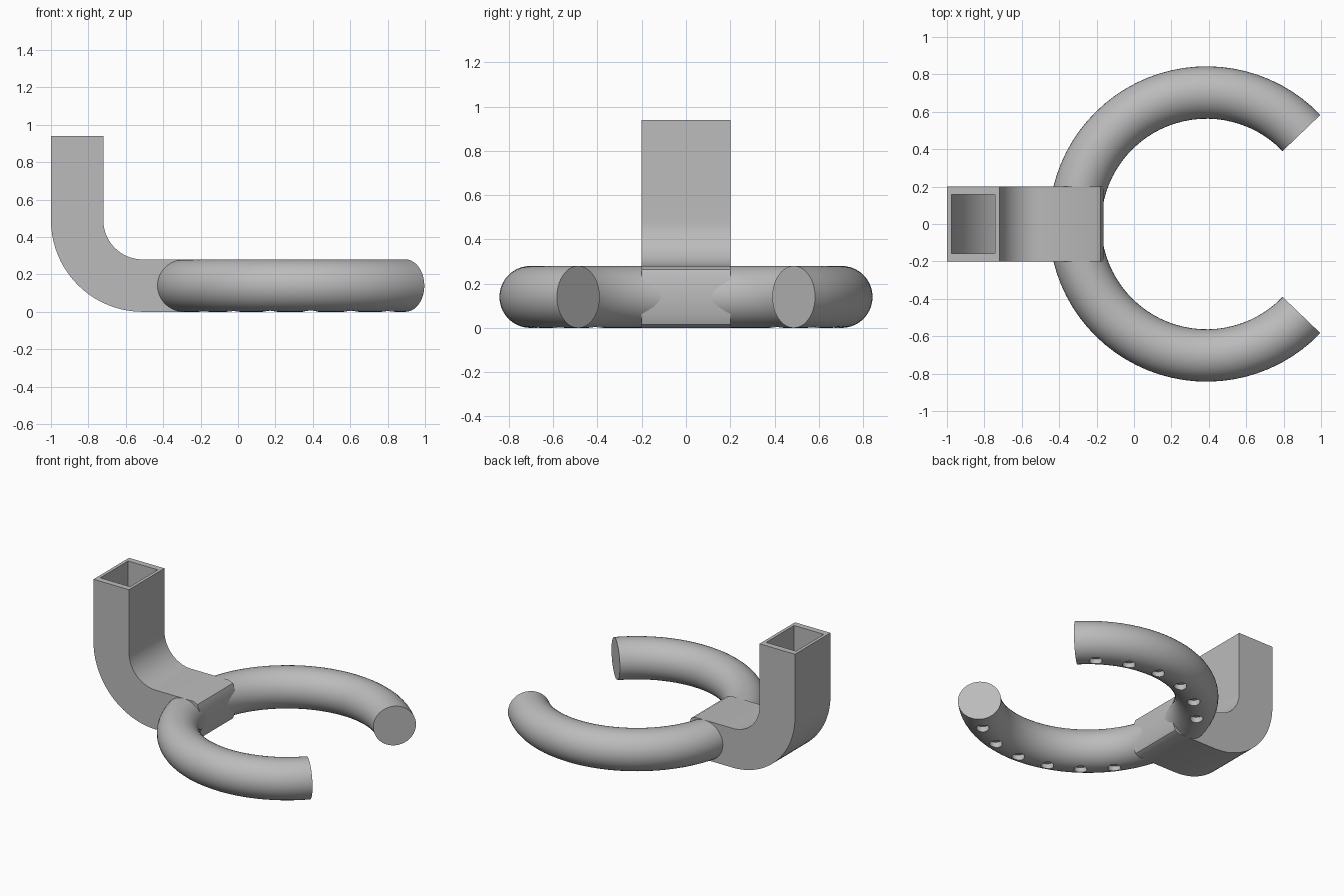
import bpy, bmesh, math
from mathutils import Matrix, Vector

cube = bpy.data.objects.get("Cube")
if cube:
    bpy.data.objects.remove(cube, do_unlink=True)

grey = bpy.data.materials.new("plain grey")
grey.use_nodes = True
grey.diffuse_color = (0.5, 0.5, 0.5, 1)
grey.node_tree.nodes["Principled BSDF"].inputs["Base Color"].default_value = (0.5, 0.5, 0.5, 1)

RING_X, MAJOR, MINOR = 0.388, 0.703, 0.14
GAP = math.radians(43.8)


def finish(name, bm):
    bmesh.ops.recalc_face_normals(bm, faces=bm.faces)
    mesh = bpy.data.meshes.new(name)
    bm.to_mesh(mesh)
    bm.free()
    mesh.materials.append(grey)
    ob = bpy.data.objects.new(name, mesh)
    bpy.context.collection.objects.link(ob)
    return ob


def select(ob):
    bpy.ops.object.select_all(action='DESELECT')
    ob.select_set(True)
    bpy.context.view_layer.objects.active = ob


def cut(ob, cutter):
    cutter.hide_render = True
    mod = ob.modifiers.new("cut", 'BOOLEAN')
    mod.operation, mod.solver, mod.object = 'DIFFERENCE', 'EXACT', cutter
    select(ob)
    bpy.ops.object.modifier_apply(modifier=mod.name)
    bpy.data.objects.remove(cutter, do_unlink=True)


def smooth(ob):
    select(ob)
    bpy.ops.object.shade_smooth_by_angle(angle=math.radians(30))


def extrude_y(name, profile, half):
    bm = bmesh.new()
    face = bm.faces.new([bm.verts.new((x, -half, z)) for x, z in profile])
    out = bmesh.ops.extrude_face_region(bm, geom=[face])
    moved = [v for v in out["geom"] if isinstance(v, bmesh.types.BMVert)]
    bmesh.ops.translate(bm, verts=moved, vec=(0, 2 * half, 0))
    return finish(name, bm)


def elbow_profile(wall, top, end, steps=20):
    # Upright leg, quarter bend, then a level leg finished by the end points
    cx = cz = 0.49
    cx = -0.51
    angles = [math.pi + math.pi / 2 * i / steps for i in range(steps + 1)]
    arc = lambda r: [(cx + r * math.cos(a), cz + r * math.sin(a)) for a in angles]
    outer, inner = arc(0.49 - wall), arc(0.21 + wall)
    return [(-1 + wall, top)] + outer + end + inner[::-1] + [(-0.72 - wall, top)]


# Square duct with a softened nose, hollow from the top
nose = [(-0.21, 0), (-0.18, 0.015), (-0.163, 0.06)]
nose += [(x, 0.28 - z) for x, z in reversed(nose)]
duct = extrude_y("elbow_duct", elbow_profile(0, 0.94, nose), 0.2)
cavity = elbow_profile(0.023, 1.0, [(-0.46, 0.023), (-0.46, 0.257)])
cut(duct, extrude_y("duct_cavity", cavity, 0.157))
smooth(duct)

# Open ring swept from a circle
bm = bmesh.new()
place = (Matrix.Translation((RING_X, 0, MINOR)) @ Matrix.Rotation(GAP, 4, 'Z')
         @ Matrix.Translation((MAJOR, 0, 0)) @ Matrix.Rotation(math.pi / 2, 4, 'X'))
bmesh.ops.create_circle(bm, segments=40, radius=MINOR, matrix=place)
bmesh.ops.spin(bm, geom=bm.edges[:], cent=(RING_X, 0, 0), axis=(0, 0, 1),
               angle=2 * math.pi - 2 * GAP, steps=60)
bmesh.ops.holes_fill(bm, edges=[e for e in bm.edges if e.is_boundary])
ring = finish("open_ring", bm)

# Small outlet holes along the underside
bm = bmesh.new()
for side in (1, -1):
    for i in range(6):
        a = side * math.radians(54 + 18 * i)
        pos = Vector((RING_X + MAJOR * math.cos(a), MAJOR * math.sin(a), 0))
        bmesh.ops.create_cone(bm, cap_ends=True, segments=20, radius1=0.042, radius2=0.042,
                              depth=0.08, matrix=Matrix.Translation(pos))
cut(ring, finish("outlet_cutters", bm))
smooth(ring)
